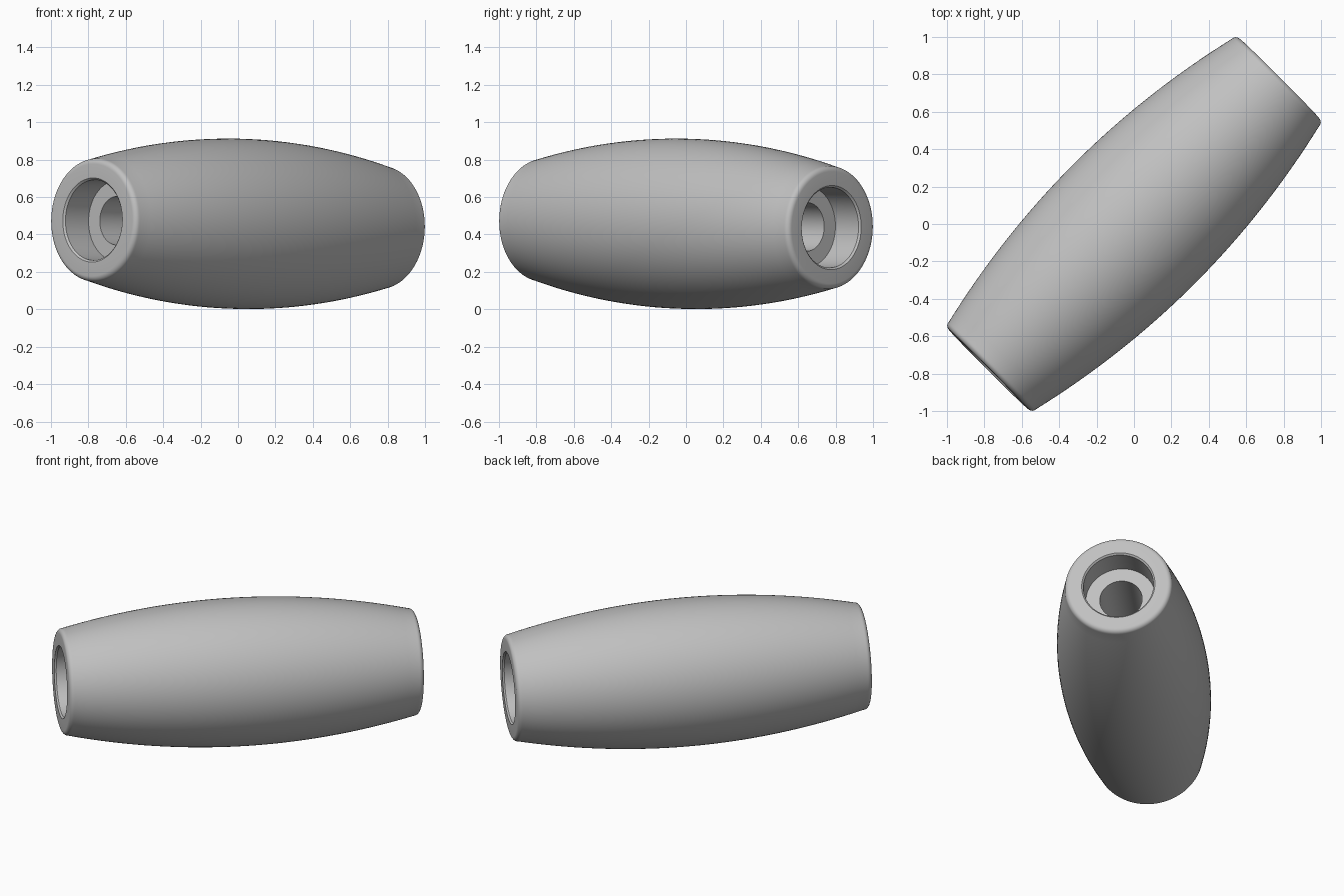
import bpy
import math
from mathutils import Vector

if "Cube" in bpy.data.objects:
    bpy.data.objects.remove(bpy.data.objects["Cube"], do_unlink=True)

SEGMENTS = 96
HALF = 1.10          # half length of the barrel
R_MID, R_END = 0.455, 0.33
FILLET = 0.03
BORE, HOLE, DEPTH = 0.215, 0.13, 0.185
CHAMFER = 0.01

# Plain grey finish
grey = bpy.data.materials.new("plain_grey")
grey.use_nodes = True
colour = (0.53, 0.53, 0.53, 1)
grey.diffuse_color = colour
grey.node_tree.nodes["Principled BSDF"].inputs["Base Color"].default_value = colour


def end_profile(side):
    """Radius and axial position from the through hole out to the end fillet."""
    pts = [(HOLE, HALF - DEPTH), (BORE, HALF - DEPTH),
           (BORE, HALF - CHAMFER), (BORE + CHAMFER, HALF)]
    for i in range(7):
        a = math.radians(90 - 15 * i)
        pts.append((R_END - FILLET + FILLET * math.cos(a),
                    HALF - FILLET + FILLET * math.sin(a)))
    return [(r, side * s) for r, s in pts]


# Bulged outer wall between the two ends
steps = 32
span = HALF - FILLET
wall = []
for i in range(1, steps):
    s = span - 2 * span * i / steps
    wall.append((R_MID - (R_MID - R_END) * (s / span) ** 2, s))

profile = end_profile(1) + wall + end_profile(-1)[::-1]

# Revolve the closed profile into a hollow barrel
verts, faces = [], []
n = len(profile)
for k in range(SEGMENTS):
    a = 2 * math.pi * k / SEGMENTS
    verts += [(r * math.cos(a), r * math.sin(a), s) for r, s in profile]
    nxt = (k + 1) % SEGMENTS
    for j in range(n):
        m = (j + 1) % n
        faces.append((k * n + j, k * n + m, nxt * n + m, nxt * n + j))

mesh = bpy.data.meshes.new("barrel_grip")
mesh.from_pydata(verts, [], [f[::-1] for f in faces])
mesh.materials.append(grey)
barrel = bpy.data.objects.new("barrel_grip", mesh)
bpy.context.collection.objects.link(barrel)

# Lay the barrel diagonally with a slight tilt
axis = Vector((1, 1, -0.026))
barrel.rotation_mode = 'QUATERNION'
barrel.rotation_quaternion = axis.to_track_quat('Z', 'Y')
barrel.location = (0, 0, 0.457)

# Outward normals and smooth shading with crisp edges
import bmesh
bm = bmesh.new()
bm.from_mesh(mesh)
bmesh.ops.recalc_face_normals(bm, faces=bm.faces)
bm.to_mesh(mesh)
bm.free()
bpy.context.view_layer.objects.active = barrel
barrel.select_set(True)
bpy.ops.object.shade_smooth_by_angle(angle=math.radians(30))
